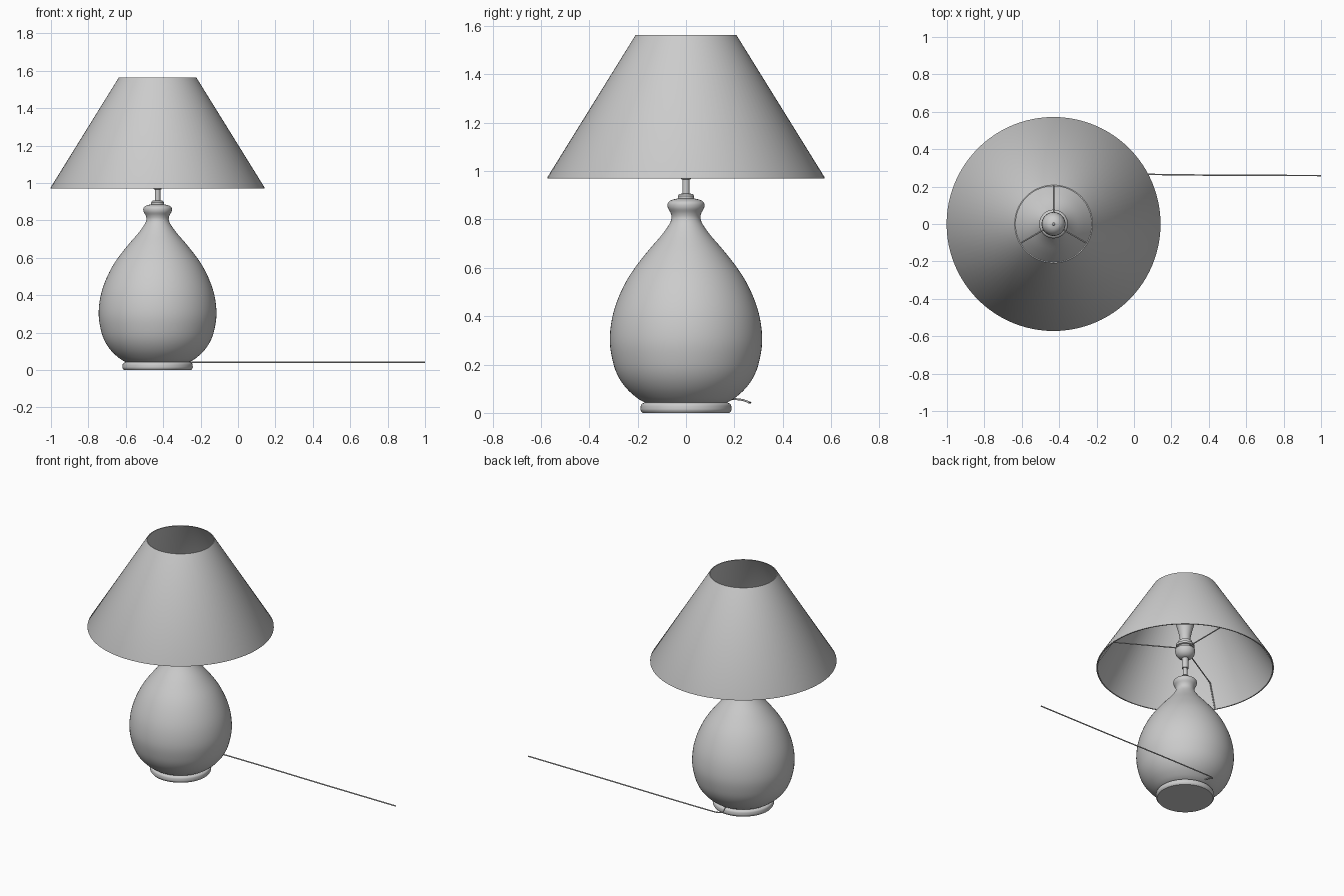
import bpy, math
from mathutils import Vector

if "Cube" in bpy.data.objects:
    bpy.data.objects.remove(bpy.data.objects["Cube"])

CX = -0.43  # lamp axis


def smooth_points(pts, n=4):
    """Catmull-Rom refinement of a list of points."""
    p = [Vector(q) for q in pts]
    p = [2 * p[0] - p[1]] + p + [2 * p[-1] - p[-2]]
    out = []
    for i in range(1, len(p) - 2):
        a, b, c, d = p[i - 1:i + 3]
        for k in range(n):
            t = k / n
            out.append(0.5 * (2 * b + (c - a) * t + (2 * a - 5 * b + 4 * c - d) * t * t
                              + (3 * b - a - 3 * c + d) * t ** 3))
    return out + [p[-2]]


def lathe(name, profile, closed=False, seg=72):
    """Spin (radius, z) points, listed bottom to top, about the lamp axis."""
    verts, faces, n = [], [], len(profile)
    for s in range(seg):
        a = 2 * math.pi * s / seg
        verts += [(r * math.cos(a), r * math.sin(a), z) for r, z in profile]
    for s in range(seg):
        t = (s + 1) % seg
        for i in range(n if closed else n - 1):
            j = (i + 1) % n
            faces.append((s * n + i, t * n + i, t * n + j, s * n + j))
    if not closed:  # end caps
        faces.append([s * n for s in reversed(range(seg))])
        faces.append([s * n + n - 1 for s in range(seg)])
    me = bpy.data.meshes.new(name)
    me.from_pydata(verts, [], faces)
    ob = bpy.data.objects.new(name, me)
    bpy.context.collection.objects.link(ob)
    ob.location.x = CX
    bpy.ops.object.select_all(action='DESELECT')
    ob.select_set(True)
    bpy.context.view_layer.objects.active = ob
    bpy.ops.object.shade_smooth_by_angle(angle=math.radians(35))
    return ob


def wire(name, pts, radius):
    """Round wire through the points."""
    cu = bpy.data.curves.new(name, 'CURVE')
    cu.dimensions = '3D'
    cu.bevel_depth = radius
    cu.bevel_resolution = 2
    cu.use_fill_caps = True
    sp = cu.splines.new('POLY')
    sp.points.add(len(pts) - 1)
    for q, p in zip(sp.points, pts):
        q.co = (*p, 1)
    ob = bpy.data.objects.new(name, cu)
    bpy.context.collection.objects.link(ob)
    return ob


# foot ring
lathe("foot", smooth_points([(0.180, 0.0), (0.187, 0.010), (0.188, 0.020),
                             (0.185, 0.035), (0.172, 0.043)], 3))

# pear-shaped body with collar at the neck
lathe("body", smooth_points([
    (0.165, 0.040), (0.200, 0.060), (0.245, 0.100), (0.280, 0.150), (0.302, 0.210),
    (0.315, 0.295), (0.306, 0.390), (0.278, 0.480), (0.232, 0.570), (0.165, 0.660),
    (0.105, 0.730), (0.072, 0.775), (0.060, 0.803), (0.063, 0.825), (0.075, 0.848),
    (0.075, 0.868), (0.060, 0.880), (0.036, 0.886)]))
lathe("neck_cap", [(0.034, 0.880), (0.034, 0.897), (0.028, 0.905), (0.016, 0.907)])

# stem and lamp holder
lathe("stem", [(0.0145, 0.895), (0.0145, 0.965), (0.021, 0.967), (0.021, 1.05)], seg=32)
lathe("socket", [(0.022, 1.040), (0.045, 1.050), (0.060, 1.070), (0.064, 1.090),
                 (0.064, 1.105), (0.050, 1.108), (0.050, 1.122), (0.060, 1.125),
                 (0.060, 1.140), (0.045, 1.145), (0.045, 1.165), (0.030, 1.168)], seg=48)

# bulb with a small nub
lathe("bulb", smooth_points([
    (0.032, 1.160), (0.036, 1.200), (0.047, 1.250), (0.060, 1.300), (0.063, 1.335),
    (0.055, 1.368), (0.036, 1.390), (0.015, 1.399), (0.002, 1.401)], 3), seg=48)
lathe("bulb_nub", [(0.010, 1.395), (0.010, 1.405), (0.005, 1.410)], seg=24)

# conical shade, thin walled and open at both ends
lathe("shade", [(0.572, 0.970), (0.572, 0.976), (0.208, 1.563), (0.202, 1.563),
                (0.564, 0.976), (0.564, 0.970)], closed=True, seg=96)

# three bent wire arms carrying the shade
for deg in (90, 210, 330):
    a = math.radians(deg)
    wire("shade_arm", [(CX + r * math.cos(a), r * math.sin(a), z)
                       for r, z in ((0.04, 1.115), (0.473, 1.115), (0.560, 0.974))], 0.004)

# power cord leaving the back of the lamp
wire("cord", smooth_points([
    (CX, 0.185, 0.058), (CX - 0.015, 0.225, 0.055), (CX - 0.02, 0.250, 0.048),
    (CX + 0.01, 0.263, 0.043), (CX + 0.10, 0.266, 0.042), (0.0, 0.266, 0.042),
    (0.45, 0.261, 0.042), (1.0, 0.259, 0.042)], 6), 0.004)
